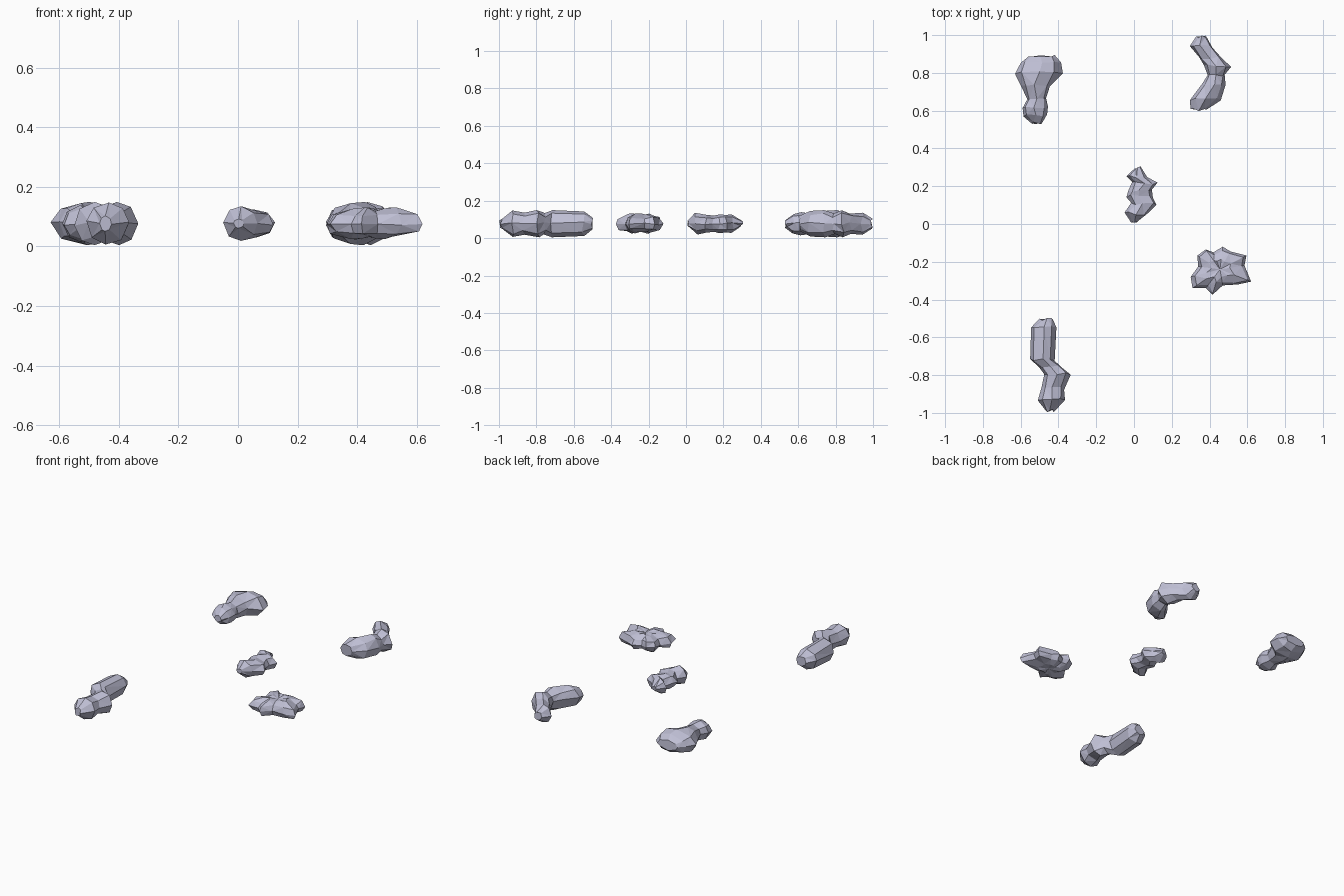
import bpy, bmesh, math, random

if "Cube" in bpy.data.objects:
    bpy.data.objects.remove(bpy.data.objects["Cube"])

random.seed(4)
ZC = 0.077  # mid height of every lump

mat = bpy.data.materials.new("pale lavender grey")
mat.diffuse_color = (0.52, 0.52, 0.66, 1)
mat.use_nodes = True
mat.node_tree.nodes["Principled BSDF"].inputs["Base Color"].default_value = mat.diffuse_color


def finish(bm, name):
    bmesh.ops.recalc_face_normals(bm, faces=bm.faces[:])
    bmesh.ops.triangulate(bm, faces=[f for f in bm.faces if len(f.verts) == 4])
    bmesh.ops.recalc_face_normals(bm, faces=bm.faces[:])
    me = bpy.data.meshes.new(name)
    bm.to_mesh(me)
    bm.free()
    me.materials.append(mat)
    ob = bpy.data.objects.new(name, me)
    bpy.context.collection.objects.link(ob)


def bridge(bm, rings):
    n = len(rings[0])
    for a, b in zip(rings, rings[1:]):
        for i in range(n):
            j = (i + 1) % n
            bm.faces.new((a[i], a[j], b[j], b[i]))


def lump(name, sections, sides=8):
    """Faceted lump lofted along y; each section is y, left x, right x, half height."""
    bm = bmesh.new()
    rings = []
    for y, xl, xr, h in sections:
        cx, w = (xl + xr) / 2, (xr - xl) / 2
        ring = []
        for i in range(sides):
            a = 2 * math.pi * i / sides + random.uniform(-0.14, 0.14)
            dy = random.uniform(-0.008, 0.008)
            ring.append(bm.verts.new((cx + w * math.cos(a), y + dy,
                                      ZC + 1.04 * h * math.sin(a))))
        rings.append(ring)
    bridge(bm, rings)
    bm.faces.new(rings[0])
    bm.faces.new(rings[-1])
    finish(bm, name)


# Back left lump: narrow foot, wide two-cornered head
lump("back_left_lump", [
    (.535, -.54, -.49, .02), (.575, -.585, -.46, .05), (.615, -.59, -.455, .06),
    (.665, -.565, -.465, .052), (.735, -.60, -.445, .066), (.80, -.63, -.375, .07),
    (.86, -.60, -.385, .057), (.887, -.56, -.42, .03)])

# Back right lump: bent, three lobes
lump("back_right_lump", [
    (.993, .33, .385, .025), (.94, .295, .415, .057), (.88, .345, .47, .052),
    (.84, .37, .515, .07), (.79, .39, .48, .053), (.74, .36, .485, .07),
    (.66, .295, .46, .066), (.605, .30, .385, .037)])

# Middle lump: small zigzag of lobes
lump("middle_lump", [
    (.298, .005, .035, .015), (.25, -.04, .07, .048), (.215, -.01, .125, .045),
    (.175, -.03, .095, .048), (.147, -.04, .10, .042), (.105, -.015, .12, .046),
    (.055, -.05, .065, .056), (.012, -.015, .02, .015)])

# Front left lump: long capsule, then two round lobes
lump("front_left_lump", [
    (-.505, -.50, -.43, .03), (-.55, -.545, -.41, .063), (-.72, -.55, -.42, .07),
    (-.755, -.50, -.385, .055), (-.79, -.475, -.335, .07), (-.87, -.49, -.37, .057),
    (-.93, -.51, -.365, .068), (-.99, -.465, -.425, .025)])

# Front right lump: flattened star with ridged arms
outline = [(.47, -.12), (.51, -.145), (.595, -.167), (.585, -.22), (.62, -.305),
           (.55, -.32), (.47, -.325), (.415, -.375), (.38, -.34), (.31, -.34),
           (.30, -.28), (.34, -.225), (.335, -.167), (.38, -.135), (.42, -.15)]
bm = bmesh.new()
cx, cy = .455, -.24
rings = []
for s, dz in ((.45, -.048), (.88, -.03), (1, 0), (.88, .03), (.45, .048)):
    ring = []
    for x, y in outline:
        k = s + (random.uniform(-.07, .07) if s < 1 else 0)
        ring.append(bm.verts.new((cx + k * (x - cx), cy + k * (y - cy),
                                  ZC + dz + random.uniform(-.007, .007))))
    rings.append(ring)
bridge(bm, rings)
for ring, dz in ((rings[0], -.042), (rings[-1], .042)):
    tip = bm.verts.new((cx, cy, ZC + dz))
    for i in range(len(ring)):
        bm.faces.new((ring[i], ring[(i + 1) % len(ring)], tip))
finish(bm, "front_right_lump")
